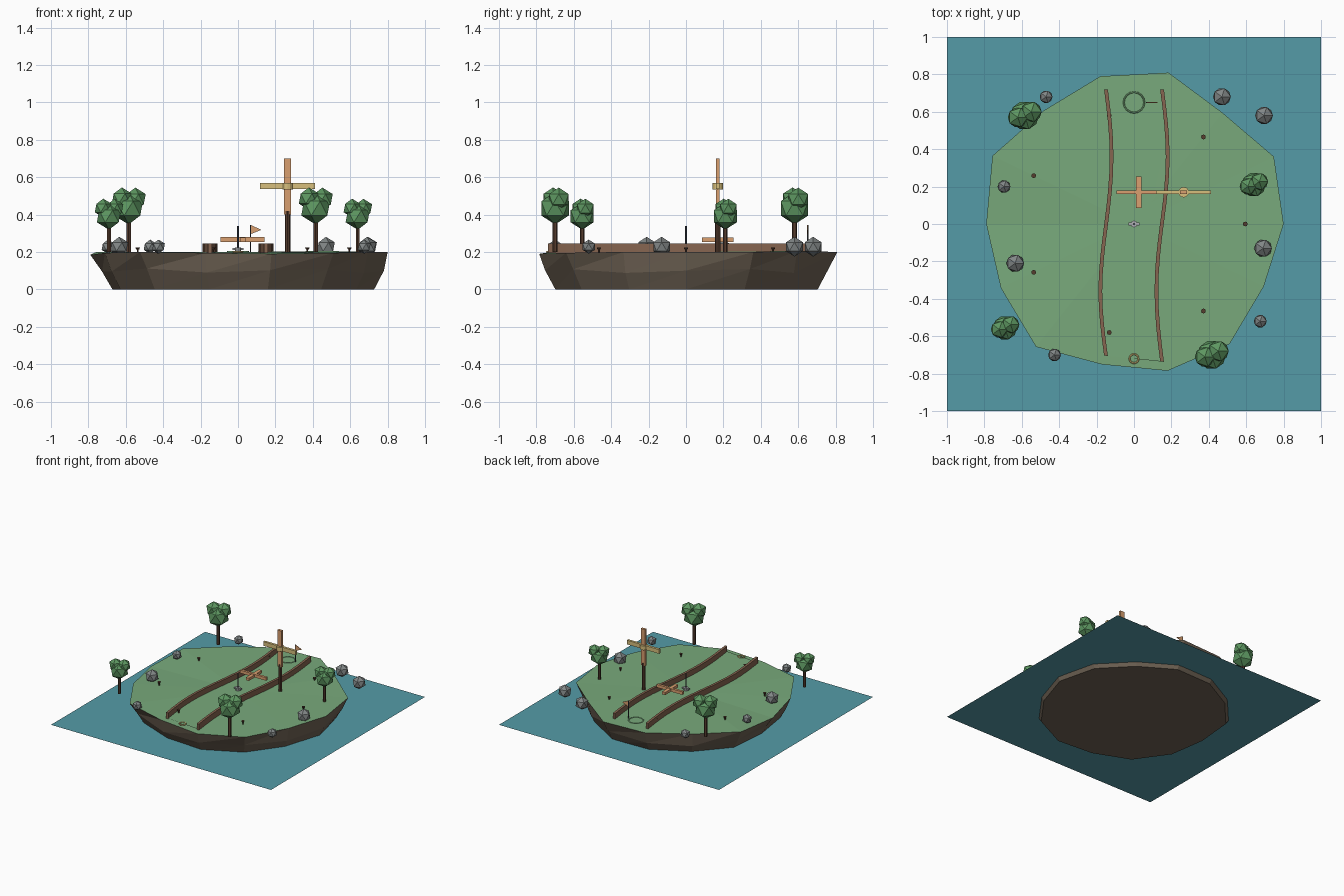
import bpy, math
from math import sin, cos, pi
from mathutils import Vector

if "Cube" in bpy.data.objects:
    bpy.data.objects.remove(bpy.data.objects["Cube"])


def mat(name, r, g, b):
    m = bpy.data.materials.new(name)
    m.diffuse_color = (r, g, b, 1)
    m.use_nodes = True
    m.node_tree.nodes["Principled BSDF"].inputs["Base Color"].default_value = m.diffuse_color
    return m


GRASS = mat("grass", .19, .40, .20)
WATER = mat("water", .09, .33, .39)
EARTH = mat("earth", .16, .125, .09)
WOOD = mat("wood", .24, .13, .08)
ORANGE = mat("orange", .70, .35, .16)
TAN = mat("tan", .68, .52, .20)
LEAF = mat("leaf", .11, .31, .12)
BARK = mat("bark", .09, .045, .027)
STONE = mat("stone", .22, .24, .24)
METAL = mat("metal", .42, .43, .44)
DARK = mat("dark", .05, .055, .07)


def mesh(name, verts, faces, m):
    me = bpy.data.meshes.new(name)
    me.from_pydata(verts, [], faces)
    me.materials.append(m)
    ob = bpy.data.objects.new(name, me)
    bpy.context.collection.objects.link(ob)
    return ob


def finish(name, m):
    ob = bpy.context.object
    ob.name = name
    ob.data.materials.append(m)
    return ob


def box(name, loc, size, m):
    bpy.ops.mesh.primitive_cube_add(size=1, location=loc)
    bpy.context.object.scale = size
    return finish(name, m)


def cyl(name, x, y, z0, z1, r, m, n=6, r2=None):
    bpy.ops.mesh.primitive_cone_add(vertices=n, radius1=r, radius2=r if r2 is None else r2,
                                    depth=z1 - z0, location=(x, y, (z0 + z1) / 2))
    return finish(name, m)


def ico(name, loc, r, m):
    bpy.ops.mesh.primitive_ico_sphere_add(subdivisions=1, radius=r, location=loc)
    return finish(name, m)


def ring(name, loc, r, t, m):
    bpy.ops.mesh.primitive_torus_add(location=loc, major_radius=r, minor_radius=t,
                                     major_segments=16, minor_segments=6)
    return finish(name, m)


# water sheet
mesh("water", [(-1, -1, .03), (1, -1, .03), (1, 1, .03), (-1, 1, .03)], [(0, 1, 2, 3)], WATER)

# island: three irregular 14-sided rings, grass fan on top
radii = [.80, .83, .76, .83, .81, .775, .84, .79, .79, .84, .77, .805, .82, .77]
rim_z = [.20, .20, .205, .20, .20, .20, .20, .185, .195, .20, .195, .19, .195, .20]
mid_f = [.975, .95, .97, .94, .96, .97, .94, .92, .95, .93, .97, .96, .94, .97]
low_f = [.91, .87, .91, .87, .88, .90, .85, .85, .88, .85, .90, .89, .87, .91]
N = len(radii)


def island_ring(f, zs):
    return [(radii[i] * f[i] * cos(2 * pi * i / N), radii[i] * f[i] * sin(2 * pi * i / N), zs[i])
            for i in range(N)]


rim = island_ring([1] * N, rim_z)
mid = island_ring(mid_f, [.10 + .012 * sin(i * 2.3) for i in range(N)])
low = island_ring(low_f, [0] * N)
sides = [tuple(reversed(range(N)))]
for k in (0, N):
    for i in range(N):
        j = (i + 1) % N
        sides += [(k + i, k + j, k + N + j), (k + i, k + N + j, k + N + i)]
mesh("island_sides", low + mid + rim, sides, EARTH)
mesh("island_grass", rim + [(0, 0, .20)], [(i, (i + 1) % N, N) for i in range(N)], GRASS)

# winding lane and its two side rails
S = 16
lane = []
for k in range(S + 1):
    y = -.72 + 1.44 * k / S
    slope = .03 * 2 * pi / 1.44 * cos(2 * pi * y / 1.44) * (1 - k / S)
    lane.append((Vector((.03 * sin(2 * pi * y / 1.44), y, 0)), Vector((1, slope * .8, 0))))
mesh("lane", [tuple(p + d * s + Vector((0, 0, .201))) for p, d in lane for s in (-.15, .15)],
     [(2 * k, 2 * k + 1, 2 * k + 3, 2 * k + 2) for k in range(S)], GRASS)
for name, side in (("left_rail", -.15), ("right_rail", .15)):
    v = []
    for p, d in lane:
        for off, z in ((-.01, .195), (.01, .195), (.01, .245), (-.01, .245)):
            v.append(tuple(p + d * (side + off) + Vector((0, 0, z))))
    f = [(0, 1, 2, 3), (4 * S + 3, 4 * S + 2, 4 * S + 1, 4 * S)]
    for k in range(S):
        for i in range(4):
            j = (i + 1) % 4
            f.append((4 * k + j, 4 * k + i, 4 * k + 4 + i, 4 * k + 4 + j))
    mesh(name, v, f, WOOD)

# hole, flag and tee ring
ring("hole_rim", (0, .65, .20), .055, .005, GRASS)
cyl("flag_pole", .067, .65, .20, .345, .004, DARK)
mesh("flag", [(.067, y, z) if x == 0 else (.125, y, z) for y in (.648, .652)
              for x, z in ((0, .295), (1, .318), (0, .345))],
     [(0, 1, 2), (5, 4, 3), (0, 3, 4, 1), (1, 4, 5, 2), (2, 5, 3, 0)], ORANGE)
ring("tee_ring", (0, -.72, .20), .024, .005, TAN)

# tall windmill post, blades and hub
cyl("windmill_post", .265, .17, .20, .42, .015, BARK, 8)
box("upright_blade", (.265, .17, .55), (.038, .02, .30), ORANGE)
box("cross_blade", (.265, .17, .553), (.295, .02, .034), TAN)
cyl("blade_hub", .265, .17, .535, .57, .028, TAN, 12)

# low spinner bars over the lane
box("spinner_long", (.025, .17, .267), (.235, .02, .025), ORANGE)
box("spinner_short", (.025, .17, .265), (.028, .17, .022), ORANGE)

# small club stand at the centre
cyl("stand_pole", 0, 0, .20, .34, .005, DARK)
cyl("stand_base", 0, 0, .20, .225, .018, METAL, 10)
box("stand_arm", (0, 0, .216), (.06, .016, .012), METAL)

# pegs in a circle
for i in range(7):
    a = 2 * pi * i / 7
    x, y = .595 * cos(a), .595 * sin(a)
    cyl("peg_stem", x, y, .195, .215, .005, BARK)
    cyl("peg_cap", x, y, .212, .225, .007, BARK, 8, .013)

# trees: trunk and three leaf clumps
for x, y, s, z in ((-.585, .58, 1.0, .545), (.415, -.70, 1.0, .545),
                   (.64, .21, .84, .485), (-.69, -.555, .84, .485)):
    cyl("trunk", x, y, .20, z - .13 * s, .014 * s, BARK)
    ico("leaf_main", (x, y, z - .112 * s), .086 * s, LEAF)
    ico("leaf_right", (x + .036 * s, y + .02 * s, z - .063 * s), .062 * s, LEAF)
    ico("leaf_left", (x - .036 * s, y - .01 * s, z - .06 * s), .06 * s, LEAF)

# rocks round the shore
for x, y, r in ((-.47, .68, .038), (.47, .68, .053), (.695, .58, .053), (-.695, .20, .038),
                (.69, -.13, .053), (-.635, -.21, .053), (.675, -.52, .038), (-.425, -.70, .038)):
    ico("rock", (x, y, .228), r, STONE)
